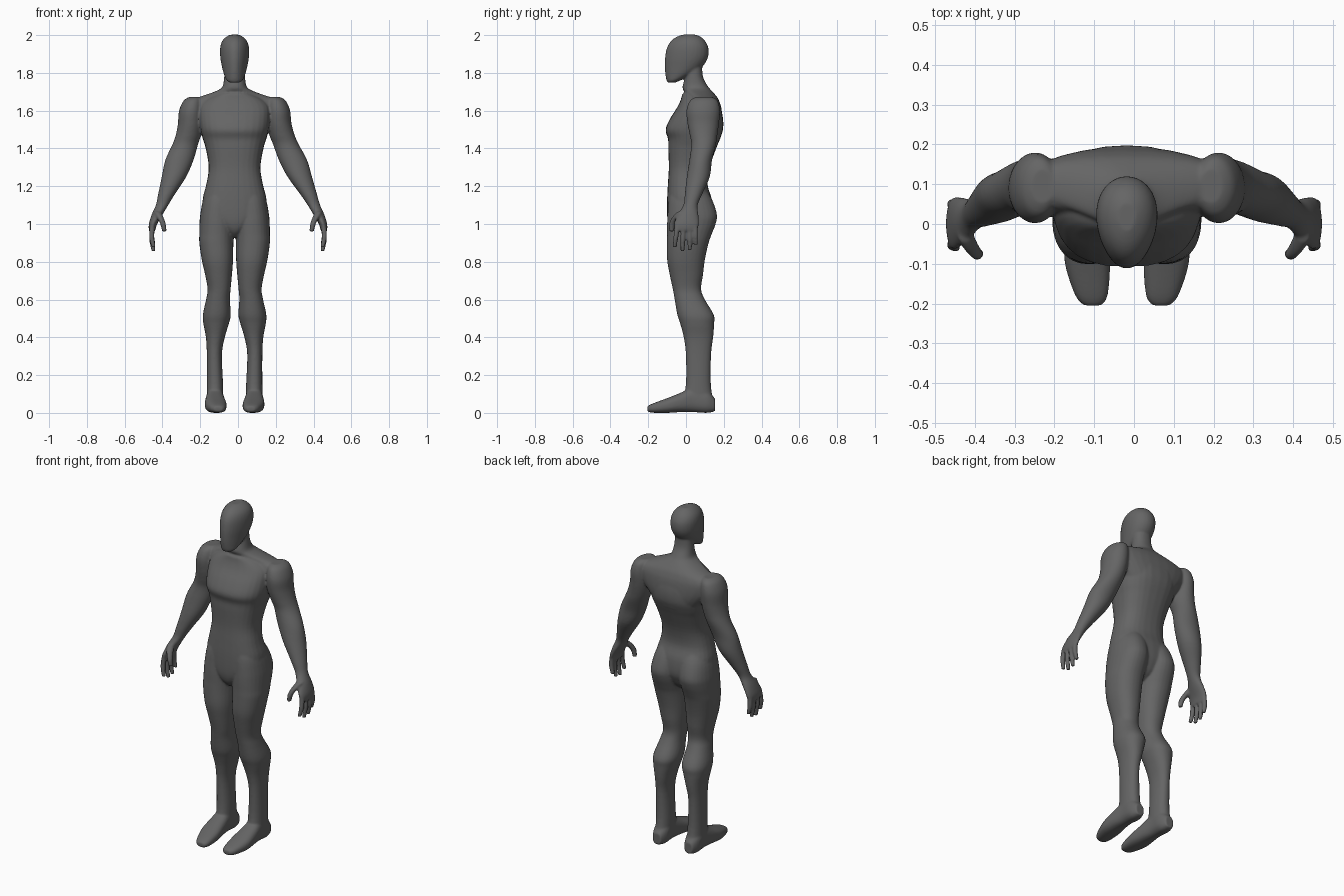
import bpy, bmesh
from math import sin, cos, tau

STEPS, SIDES = 4, 28
bm = bmesh.new()


def body_mid(z):
    return -0.018


def arm_mid(z):
    return -0.018 * min(1, max(0, (z - 1.1) / 0.45))


def spline(rows):
    """Catmull-Rom through the cross-section rows."""
    out = []
    for i in range(len(rows) - 1):
        a, b, c, d = rows[max(i - 1, 0)], rows[i], rows[i + 1], rows[min(i + 2, len(rows) - 1)]
        for k in range(STEPS):
            t = k / STEPS
            out.append([0.5 * (2 * q + (r - p) * t + (2 * p - 5 * q + 4 * r - s) * t * t
                               + (3 * q - p - 3 * r + s) * t ** 3) for p, q, r, s in zip(a, b, c, d)])
    return out + [rows[-1]]


def loft(rows, side=1, mid=body_mid, power=2.0, axis='z', egg=0.0):
    """Rows: position on axis, centre x, half width, low and high of the other axis."""
    rings = []
    for t, xc, rx, lo, hi in spline(rows):
        ring = []
        for k in range(SIDES):
            c, s = cos(tau * k / SIDES), sin(tau * k / SIDES)
            cx = abs(c) ** (2 / power) * (1 if c > 0 else -1)
            sx = abs(s) ** (2 / power) * (1 if s > 0 else -1)
            x = xc + rx * cx * (1 + egg * s)
            v = (lo + hi) / 2 + (hi - lo) / 2 * sx
            y, z = (v, t) if axis == 'z' else (t, v)
            ring.append(bm.verts.new((mid(z) + side * x, y, z)))
        rings.append(ring)
    for a, b in zip(rings, rings[1:]):
        for k in range(SIDES):
            n = (k + 1) % SIDES
            bm.faces.new((a[k], a[n], b[n], b[k]))
    bm.faces.new(rings[0])
    bm.faces.new(rings[-1])


# Head
loft([(1.748, 0, .024, -.095, -.06), (1.76, 0, .042, -.103, -.03), (1.79, 0, .055, -.109, .03),
      (1.83, 0, .066, -.112, .085), (1.88, 0, .075, -.111, .116), (1.93, 0, .076, -.102, .119),
      (1.965, 0, .067, -.083, .104), (1.988, 0, .048, -.055, .082), (2.002, 0, .024, -.02, .055)], egg=.14)

# Torso
loft([(.93, 0, .018, -.05, .06), (.96, 0, .05, -.08, .1), (1.0, 0, .11, -.095, .125), (1.05, 0, .163, -.1, .142),
      (1.13, 0, .169, -.1, .137), (1.21, 0, .15, -.096, .114), (1.3, 0, .137, -.091, .125),
      (1.4, 0, .153, -.094, .16), (1.45, 0, .168, -.095, .18), (1.5, 0, .181, -.108, .196),
      (1.56, 0, .188, -.083, .196), (1.62, 0, .185, -.045, .182), (1.66, 0, .15, -.027, .166),
      (1.69, 0, .09, -.02, .146)], power=2.5)
# Shoulder girdle and neck
loft([(1.46, 0, .14, .02, .185), (1.52, 0, .19, .02, .194), (1.57, 0, .235, .012, .193), (1.62, 0, .262, .008, .186),
      (1.65, 0, .245, .015, .176), (1.67, 0, .195, .015, .166), (1.69, 0, .135, .0, .15),
      (1.71, 0, .085, -.015, .132), (1.73, 0, .063, -.018, .115), (1.78, 0, .055, -.005, .09),
      (1.85, 0, .05, 0, .085)], power=2.2)

LEG = [(1.2, .07, .06, -.075, .095), (1.13, .082, .084, -.092, .138), (1.05, .092, .09, -.098, .164),
       (1.0, .094, .092, -.1, .157), (.945, .096, .091, -.1, .136), (.9, .097, .09, -.101, .12),
       (.81, .091, .083, -.1, .1), (.73, .085, .071, -.086, .09), (.655, .082, .061, -.07, .08),
       (.6, .088, .063, -.06, .1), (.52, .094, .074, -.046, .147), (.47, .098, .067, -.03, .149),
       (.4, .102, .05, -.012, .144), (.31, .107, .04, -.001, .133), (.15, .104, .043, -.001, .132),
       (.06, .104, .044, -.02, .146)]
FOOT = [(-.205, .086, .022, .008, .034), (-.18, .089, .041, .001, .048), (-.1, .099, .057, 0, .078),
        (-.03, .103, .053, .004, .106), (.04, .104, .045, .004, .135), (.11, .104, .044, 0, .12),
        (.154, .104, .027, .008, .075)]
ARM = [(1.672, .212, .03, .05, .14), (1.652, .221, .05, .02, .168), (1.6, .23, .064, .002, .18),
       (1.53, .235, .066, .008, .174), (1.47, .248, .067, .02, .166), (1.42, .267, .068, .028, .158),
       (1.34, .3, .075, .018, .138), (1.25, .333, .065, .004, .126), (1.16, .375, .045, -.006, .087),
       (1.1, .402, .033, -.014, .062), (1.05, .428, .029, -.045, .066), (1.0, .45, .022, -.064, .068),
       (.965, .455, .017, -.06, .06)]
THUMB = [(1.065, .427, .02, -.045, .0), (1.035, .412, .018, -.074, -.03), (1.0, .397, .015, -.09, -.056),
         (.96, .39, .012, -.088, -.062)]
# Finger: knuckle y, tip y, tip z
FINGERS = [(-.047, -.06, .876), (-.014, -.018, .856), (.018, .021, .862), (.048, .052, .89)]

for side in (-1, 1):
    # Legs and feet
    loft(LEG, side, power=2.2)
    loft(FOOT, side, power=2.5, axis='y')
    # Arms and hands
    loft(ARM, side, arm_mid)
    loft(THUMB, side, arm_mid)
    for y0, y1, tip in FINGERS:
        loft([(.99, .453, .014, y0 - .014, y0 + .014),
              ((.99 + tip) / 2, .457, .014, (y0 + y1) / 2 - .013, (y0 + y1) / 2 + .013),
              (tip, .447, .011, y1 - .011, y1 + .011)], side, arm_mid)

bmesh.ops.recalc_face_normals(bm, faces=bm.faces)
mesh = bpy.data.meshes.new("human_figure")
bm.to_mesh(mesh)
bm.free()
body = bpy.data.objects.new("human_figure", mesh)
bpy.context.collection.objects.link(body)

# Dark grey skin
skin = bpy.data.materials.new("dark_grey")
skin.diffuse_color = (0.13, 0.13, 0.13, 1)
mesh.materials.append(skin)

# Fuse all parts into one smooth skin
fuse = body.modifiers.new("fuse", 'REMESH')
fuse.mode = 'VOXEL'
fuse.voxel_size = 0.0055
fuse.use_smooth_shade = True
soften = body.modifiers.new("soften", 'SMOOTH')
soften.factor = 0.5
soften.iterations = 8
